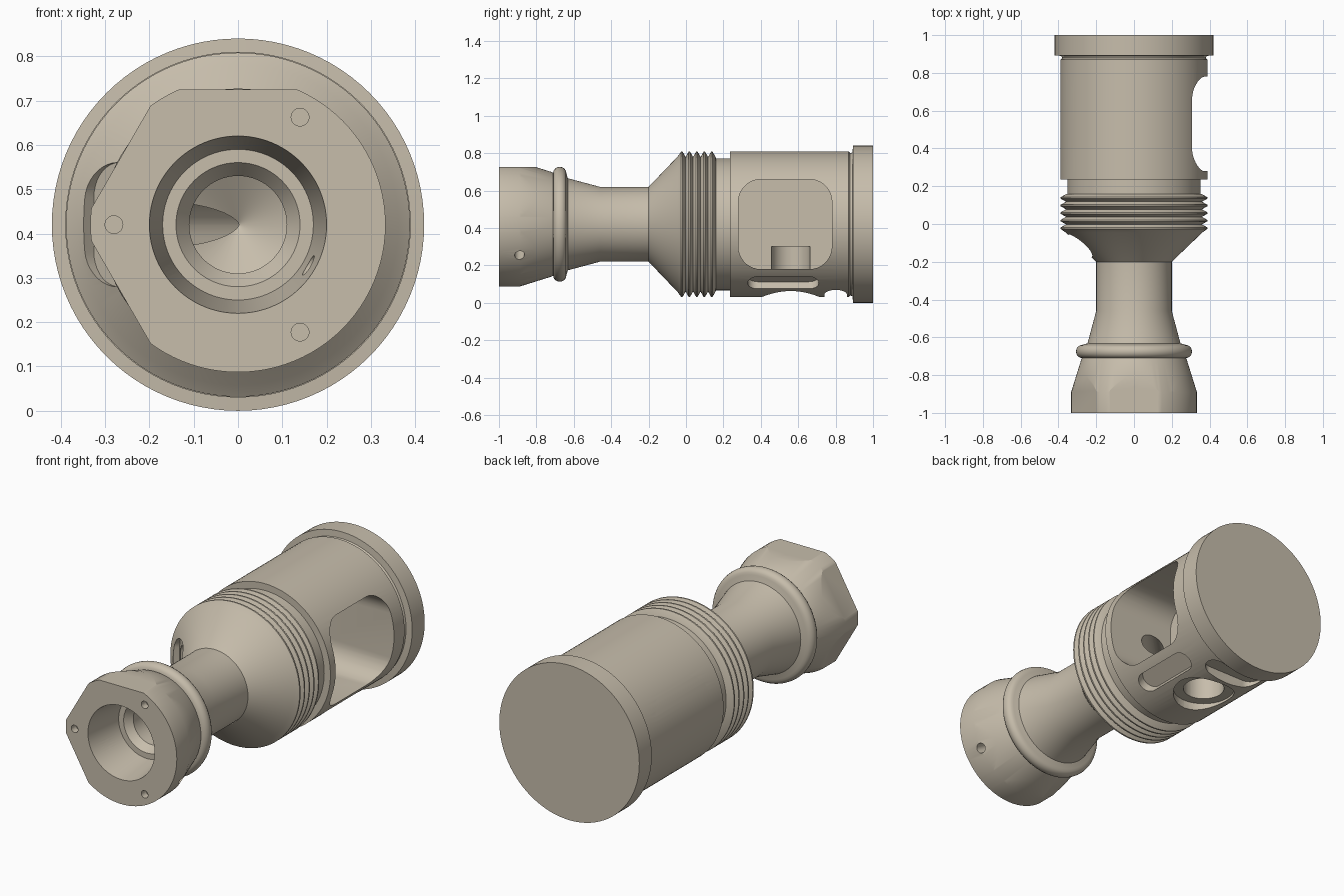
import bpy, bmesh, math
from mathutils import Vector, Matrix

AXIS_Z = 0.42

old = bpy.data.objects.get("Cube")
if old:
    bpy.data.objects.remove(old, do_unlink=True)

metal = bpy.data.materials.new("warm_grey_metal")
metal.use_nodes = True
colour = (0.57, 0.51, 0.41, 1)
metal.diffuse_color = colour
metal.node_tree.nodes["Principled BSDF"].inputs["Base Color"].default_value = colour


def add_object(name, bm):
    bmesh.ops.recalc_face_normals(bm, faces=bm.faces[:])
    mesh = bpy.data.meshes.new(name)
    bm.to_mesh(mesh)
    bm.free()
    mesh.materials.append(metal)
    obj = bpy.data.objects.new(name, mesh)
    bpy.context.collection.objects.link(obj)
    return obj


def lathe(name, profile, steps=96):
    """Spin (y, radius) points around the long axis."""
    bm = bmesh.new()
    verts = [bm.verts.new((r, y, AXIS_Z)) for y, r in profile]
    edges = [bm.edges.new(pair) for pair in zip(verts, verts[1:])]
    bmesh.ops.spin(bm, geom=verts + edges, cent=(0, 0, AXIS_Z), axis=(0, 1, 0),
                   angle=math.tau, steps=steps)
    bmesh.ops.remove_doubles(bm, verts=bm.verts[:], dist=0.0001)
    return add_object(name, bm)


cutters = []


def cut(name, start, direction, across, w, h, radius, depth):
    """Rounded rectangle pushed from start along direction; w lies along across."""
    z = Vector(direction).normalized()
    x = Vector(across).normalized()
    y = z.cross(x)
    place = Matrix((x, y, z)).transposed().to_4x4()
    place.translation = Vector(start)
    bm = bmesh.new()
    ring = []
    for corner, (sx, sy) in enumerate(((1, 1), (-1, 1), (-1, -1), (1, -1))):
        for i in range(10):
            a = math.radians(90 * corner + 10 * i)
            ring.append(bm.verts.new((sx * (w / 2 - radius) + radius * math.cos(a),
                                      sy * (h / 2 - radius) + radius * math.sin(a), 0)))
    bmesh.ops.remove_doubles(bm, verts=ring, dist=0.00001)
    face = bm.faces.new([v for v in ring if v.is_valid])
    new = bmesh.ops.extrude_face_region(bm, geom=[face])["geom"]
    bmesh.ops.translate(bm, vec=(0, 0, depth),
                        verts=[v for v in new if isinstance(v, bmesh.types.BMVert)])
    bm.transform(place)
    obj = add_object(name, bm)
    obj.hide_render = True
    cutters.append(obj)


def drill(name, start, direction, across, radius, depth):
    cut(name, start, direction, across, 2 * radius, 2 * radius, radius * 0.9999, depth)


def radial(degrees, r, y):
    a = math.radians(degrees)
    return Vector((r * math.cos(a), y, AXIS_Z + r * math.sin(a)))


# Stepped front bore, then nut head
profile = [(0.10, 0), (0.034, 0.11), (-0.74, 0.11), (-0.78, 0.14), (-0.78, 0.17),
           (-1, 0.2), (-1, 0.333), (-0.89, 0.333), (-0.72, 0.28)]
# Rounded collar
for i in range(9):
    a = math.pi * i / 8
    profile.append((-0.675 - 0.035 * math.cos(a), 0.275 + 0.032 * math.sin(a)))
# Waist and flared shoulder
profile += [(-0.632, 0.246), (-0.46, 0.2), (-0.2, 0.2), (-0.045, 0.362)]
# Thread ridges
for i in range(5):
    y = -0.022 + i * 0.04
    profile += [(y - 0.004, 0.388), (y + 0.004, 0.388), (y + 0.02, 0.36)]
# Relief groove, cage and end flange
profile += [(0.16, 0.353), (0.235, 0.353), (0.235, 0.39), (0.87, 0.39), (0.878, 0.38),
            (0.89, 0.385), (0.893, 0.42), (1, 0.42), (1, 0)]
body = lathe("valve_cartridge_body", profile)

Y = Vector((0, 1, 0))
for k in range(6):
    # Hex flats on the head
    out = radial(30 + 60 * k, 1, 0) - Vector((0, 0, AXIS_Z))
    cut("hex_flat_cutter", radial(30 + 60 * k, 0.305, -0.9), out, Y, 0.36, 0.6, 0.001, 0.2)
for k in range(3):
    # Face dimples and side pin holes
    drill("face_hole_cutter", radial(60 + 120 * k, 0.28, -1.02), Y, (1, 0, 0), 0.02, 0.06)
    angle = 90 + 120 * k
    inward = -(radial(angle, 1, 0) - Vector((0, 0, AXIS_Z)))
    drill("pin_hole_cutter", radial(angle, 0.36, -0.89), inward, Y, 0.026, 0.21)

# Through windows on both sides
cut("left_window_cutter", (-0.01, 0.53, AXIS_Z), (1, 0, 0), Y, 0.5, 0.48, 0.12, 0.6)
cut("right_window_cutter", (0.01, 0.555, AXIS_Z), (-1, 0, 0), Y, 0.45, 0.46, 0.12, 0.6)

# Lower side slot
slot_out = radial(-54, 1, 0) - Vector((0, 0, AXIS_Z))
cut("side_slot_cutter", radial(-54, 0.34, 0.52), slot_out, Y, 0.38, 0.11, 0.054, 0.2)

# Bottom port with spot face, and cross slot by the flange
drill("bottom_spotface_cutter", (0, 0.56, 0.075), (0, 0, -1), Y, 0.157, 0.2)
drill("bottom_port_cutter", (0, 0.56, 0.3), (0, 0, -1), Y, 0.105, 0.4)
cut("bottom_slot_cutter", (0, 0.80, 0.085), (0, 0, -1), Y, 0.12, 0.34, 0.059, 0.2)

# Slanted port through the shoulder into the window
slant = Vector((1, 1, 0)).normalized()
side = Vector((1, -1, 0))
mouth = Vector((-0.29, -0.12, AXIS_Z))
cut("port_recess_cutter", mouth + slant * 0.035, -slant, side, 0.17, 0.28, 0.08, 0.2)
cut("port_pocket_cutter", mouth + slant * 0.08, -slant, side, 0.12, 0.21, 0.058, 0.2)
drill("port_drill_cutter", mouth + slant * 0.62, -slant, side, 0.052, 0.7)

# Apply all cuts and remove the helpers
for cutter in cutters:
    mod = body.modifiers.new(cutter.name, 'BOOLEAN')
    mod.operation = 'DIFFERENCE'
    mod.solver = 'EXACT'
    mod.object = cutter
bpy.context.view_layer.update()
graph = bpy.context.evaluated_depsgraph_get()
result = bpy.data.meshes.new_from_object(body.evaluated_get(graph))
body.modifiers.clear()
body.data = result
result.materials.clear()
result.materials.append(metal)
result.polygons.foreach_set("material_index", [0] * len(result.polygons))
for cutter in cutters:
    bpy.data.objects.remove(cutter, do_unlink=True)

bpy.ops.object.select_all(action='DESELECT')
body.select_set(True)
bpy.context.view_layer.objects.active = body
bpy.ops.object.shade_smooth_by_angle(angle=math.radians(25))
